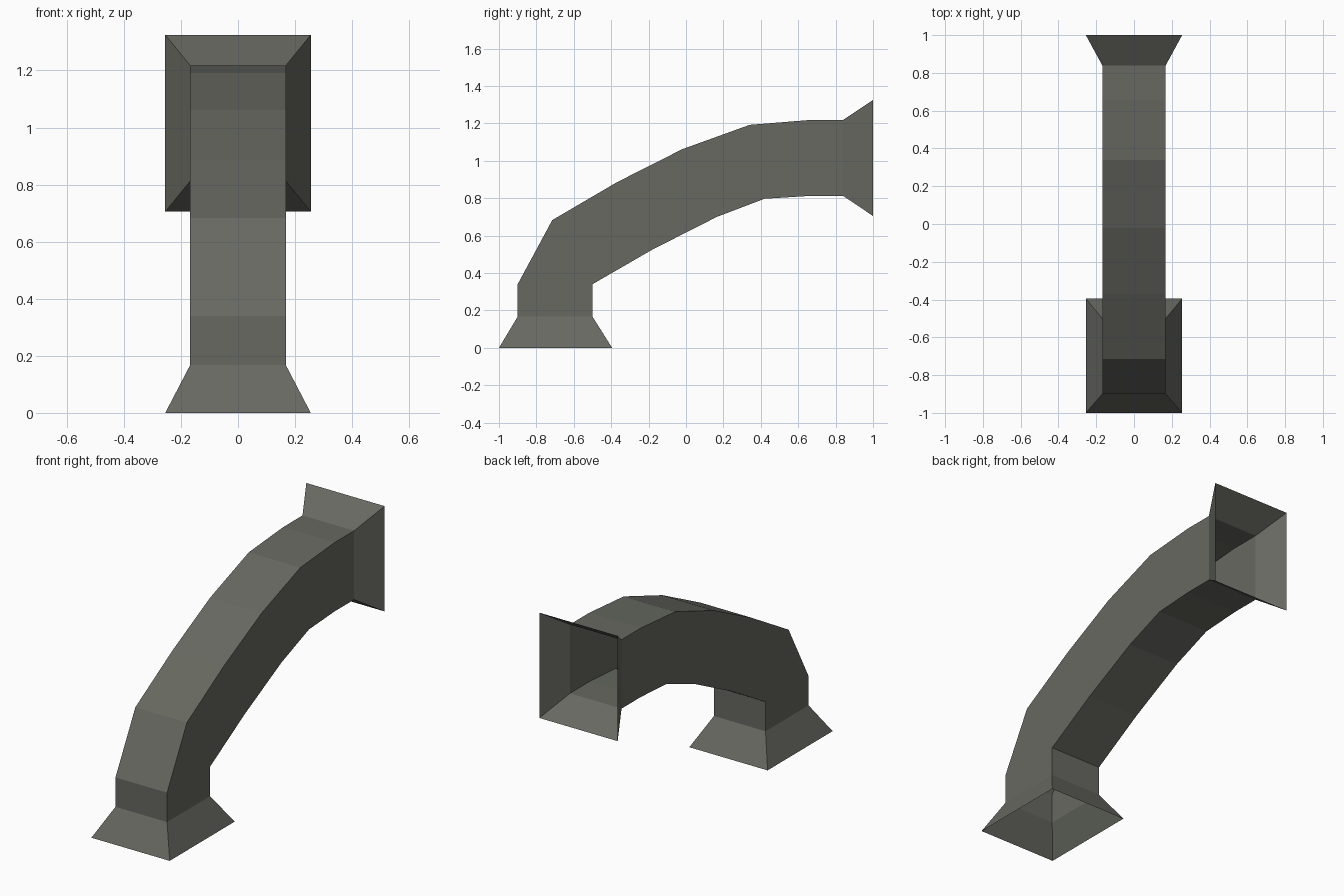
import bpy, bmesh

if "Cube" in bpy.data.objects:
    bpy.data.objects.remove(bpy.data.objects["Cube"])

grey = bpy.data.materials.new("dark warm grey")
grey.diffuse_color = (0.135, 0.14, 0.118, 1)
grey.use_nodes = True
grey.node_tree.nodes["Principled BSDF"].inputs["Base Color"].default_value = grey.diffuse_color


def duct(name, sections):
    """Open rectangular tube lofted through (half width, outer yz, inner yz)."""
    bm = bmesh.new()
    rings = []
    for w, (oy, oz), (iy, iz) in sections:
        rings.append([bm.verts.new(p) for p in
                      ((-w, oy, oz), (w, oy, oz), (w, iy, iz), (-w, iy, iz))])
    for a, b in zip(rings, rings[1:]):
        for i in range(4):
            j = (i + 1) % 4
            bm.faces.new((a[i], a[j], b[j], b[i]))
    # merge the shared inner corner of the elbow into triangles
    bmesh.ops.remove_doubles(bm, verts=bm.verts, dist=0.0005)
    mesh = bpy.data.meshes.new(name)
    bm.to_mesh(mesh)
    bm.free()
    mesh.materials.append(grey)
    obj = bpy.data.objects.new(name, mesh)
    bpy.context.collection.objects.link(obj)


W, F = 0.168, 0.255   # half widths of the tube and the flared ends
foot = (W, (-0.90, 0.167), (-0.50, 0.167))
mouth = (W, (0.84, 1.218), (0.84, 0.812))

# flared foot, open underneath
duct("foot_flare", [(F, (-1, 0), (-0.395, 0)), foot])

# bent tube
duct("bent_tube", [
    foot,
    (W, (-0.90, 0.34), (-0.50, 0.34)),
    (W, (-0.715, 0.683), (-0.50, 0.34)),
    (W, (-0.37, 0.885), (-0.18, 0.525)),
    (W, (-0.02, 1.062), (0.165, 0.70)),
    (W, (0.34, 1.192), (0.42, 0.797)),
    (W, (0.66, 1.218), (0.66, 0.812)),
    mouth,
])

# flared mouth, open at the back
duct("mouth_flare", [mouth, (F, (1, 1.325), (1, 0.705))])
